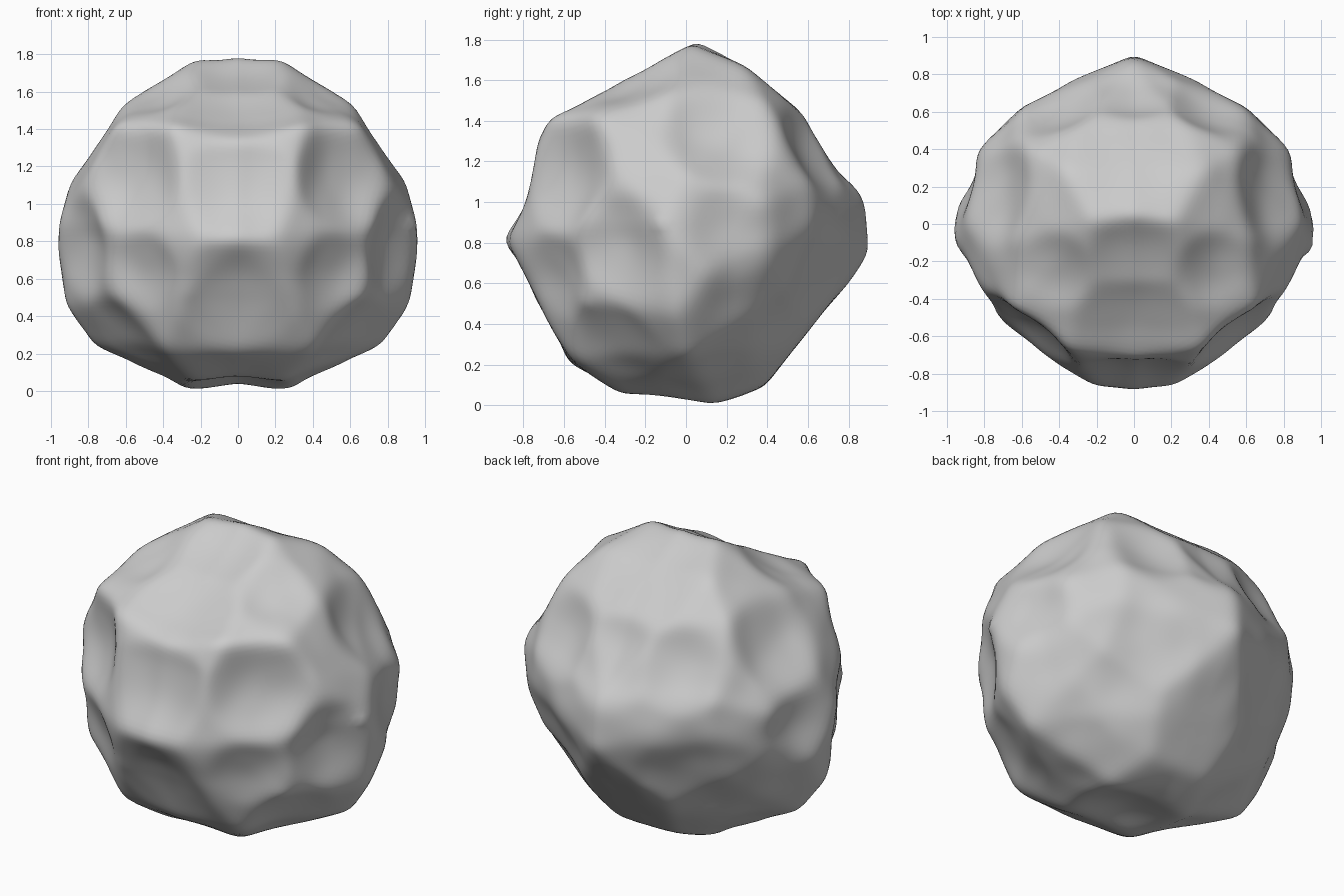
import bpy
import bmesh
from mathutils import Vector, noise
from mathutils.bvhtree import BVHTree

default_cube = bpy.data.objects.get("Cube")
if default_cube:
    bpy.data.objects.remove(default_cube, do_unlink=True)

CENTRE = Vector((0, 0, 0.89))

# Ridge corners of one half of the rock, grouped from crown to underside
crown = [(0, .05, 1.79), (.22, .02, 1.78), (.38, .3, 1.66), (.25, .57, 1.44),
         (.62, -.1, 1.53), (.55, .4, 1.5), (.65, -.45, 1.41), (.36, -.67, 1.42),
         (0, -.75, 1.35)]
middle = [(.9, .0, 1.12), (.98, -.13, .88), (.85, .38, 1), (.6, .62, 1.1),
          (.6, .63, .85), (.84, .38, .78), (0, .87, 1.06), (0, .92, .76),
          (.3, .78, .9), (0, -.92, .83), (.2, -.88, .82), (.4, -.76, .83),
          (.75, -.5, .9), (.78, -.38, 1.2)]
underside = [(.95, .1, .65), (.92, -.05, .45), (.78, 0, .24), (.66, -.5, .5),
             (.27, -.77, .53), (.4, -.55, .22), (0, -.58, .21), (.25, -.32, .06),
             (.3, .13, 0), (.2, .39, .1), (.3, .6, .38), (.65, .5, .58),
             (.55, .3, .28)]

# Hollows of one half: position, width, depth
hollows = [
    ((0, -.55, 1.5), .34, .05),
    ((0, -.84, 1.1), .32, .08),
    ((.58, -.6, 1.15), .31, .08),
    ((.87, -.32, .78), .28, .07),
    ((0, -.78, .5), .34, .05),
    ((.5, -.62, .65), .22, .04),
    ((.6, -.35, .3), .26, .04),
    ((.42, -.25, 1.6), .22, .04),
    ((0, -.2, 1.7), .25, .03),
    ((.75, .17, 1.35), .29, .06),
    ((.9, .22, .85), .23, .04),
    ((.4, .62, 1.25), .26, .05),
    ((0, .73, 1.25), .27, .05),
    ((.45, .55, .6), .35, .04),
    ((0, -.05, .04), .28, .06),
    ((.5, .1, .1), .25, .02),
]


def faceted_core(points):
    """Closest convex block through the ridge corners and their mirror images."""
    block = bmesh.new()
    for x, y, z in points:
        for side in ((1, -1) if x else (1,)):
            block.verts.new((side * x, y, z))
    bmesh.ops.convex_hull(block, input=block.verts)
    tree = BVHTree.FromBMesh(block)
    block.free()
    return tree


def hollow_depth(point):
    half_point = Vector((abs(point.x), point.y, point.z))
    deepest = 0
    for position, width, depth in hollows:
        reach = (half_point - Vector(position)).length / width
        deepest = max(deepest, depth * (1 - reach ** 2))
    return deepest


def shape_rock(mesh_data):
    core = faceted_core(crown + middle + underside)
    for vert in mesh_data.verts:
        direction = vert.co.normalized()
        hit = core.ray_cast(CENTRE + direction * 3, -direction)[0]
        vert.co = hit - direction * hollow_depth(hit)
    for step in range(4):
        bmesh.ops.smooth_vert(mesh_data, verts=mesh_data.verts, factor=.5,
                              use_axis_x=True, use_axis_y=True, use_axis_z=True)
    # Fine unevenness and one small spur on the left
    spur = Vector((.96, -.15, .89))
    for vert in mesh_data.verts:
        direction = (vert.co - CENTRE).normalized()
        sample = Vector((abs(vert.co.x), vert.co.y, vert.co.z)) * 4
        vert.co += direction * noise.noise(sample) * .012
        vert.co.x += max(0, .05 - (vert.co - spur).length) * .8


# Rock body
rock_mesh = bmesh.new()
bmesh.ops.create_icosphere(rock_mesh, subdivisions=6, radius=1)
shape_rock(rock_mesh)
mesh = bpy.data.meshes.new("rock")
rock_mesh.to_mesh(mesh)
rock_mesh.free()
rock = bpy.data.objects.new("rock", mesh)
bpy.context.collection.objects.link(rock)

# Plain grey stone
stone = bpy.data.materials.new("grey stone")
stone.use_nodes = True
grey = (.6, .6, .6, 1)
stone.diffuse_color = grey
stone.node_tree.nodes["Principled BSDF"].inputs["Base Color"].default_value = grey
mesh.materials.append(stone)

bpy.context.view_layer.objects.active = rock
rock.select_set(True)
bpy.ops.object.shade_smooth_by_angle(angle=.7)
